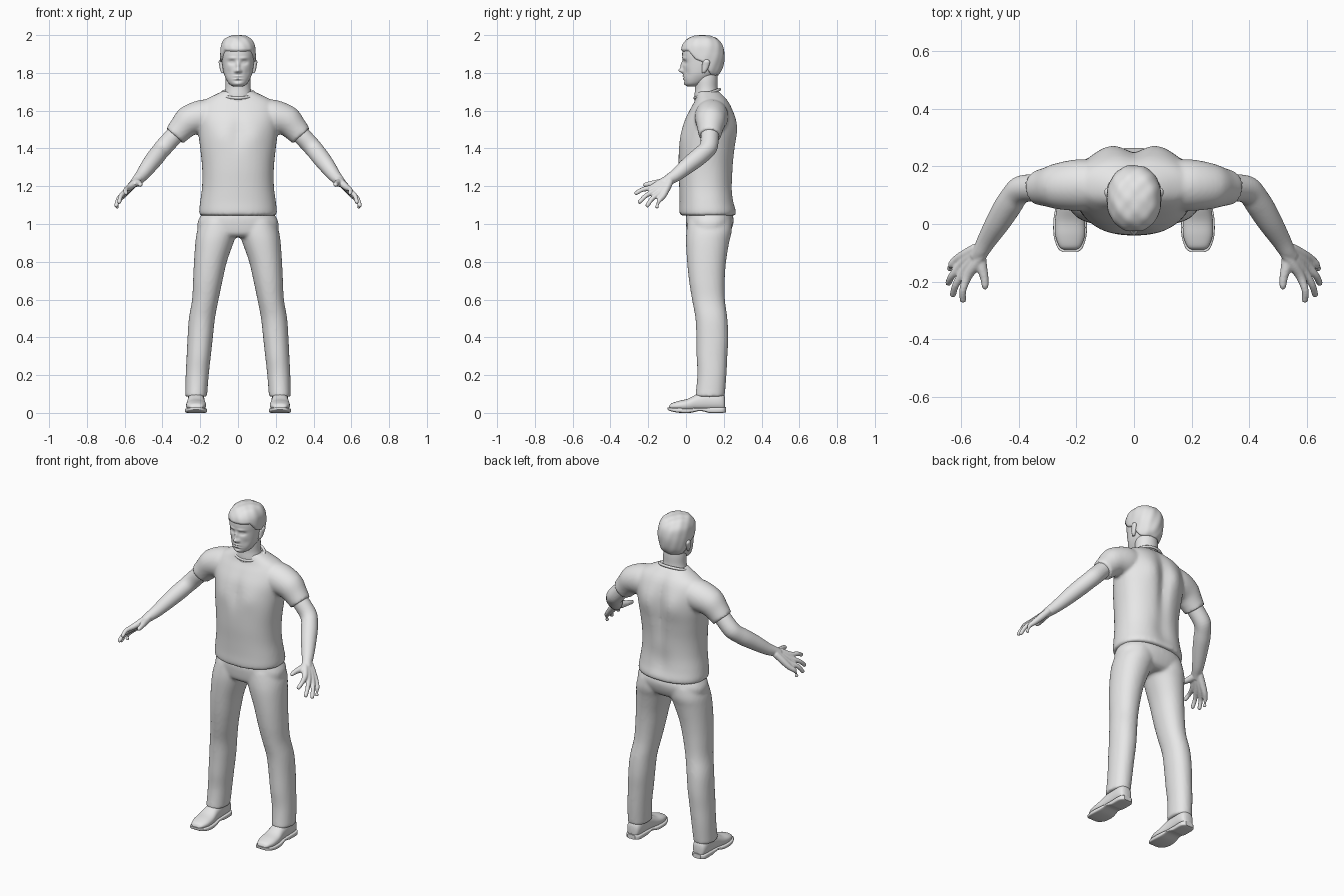
import bpy, bmesh, math
from mathutils import Vector

if "Cube" in bpy.data.objects:
    bpy.data.objects.remove(bpy.data.objects["Cube"])

grey = bpy.data.materials.new("plain_grey")
grey.diffuse_color = (0.8, 0.8, 0.8, 1)
grey.use_nodes = True
grey.node_tree.nodes["Principled BSDF"].inputs["Base Color"].default_value = grey.diffuse_color


def loft(bm, rings, seg=32, k=5, power=2.0):
    """Smooth closed skin through rings of (centre, half axis a, half axis b)."""
    keys = [[c for v in r for c in v] for r in rings]
    rows = []
    for i in range(len(keys) - 1):
        p0, p1, p2 = keys[max(i - 1, 0)], keys[i], keys[i + 1]
        p3 = keys[min(i + 2, len(keys) - 1)]
        for s in range(k):
            t = s / k
            rows.append([0.5 * (2 * b + (c - a) * t + (2 * a - 5 * b + 4 * c - d) * t * t
                                + (3 * b - a - 3 * c + d) * t ** 3)
                         for a, b, c, d in zip(p0, p1, p2, p3)])
    rows.append(keys[-1])
    loops = []
    for r in rows:
        c, a, b = Vector(r[:3]), Vector(r[3:6]), Vector(r[6:])
        loop = []
        for j in range(seg):
            u, w = math.cos(math.tau * j / seg), math.sin(math.tau * j / seg)
            u = math.copysign(abs(u) ** (2 / power), u)
            w = math.copysign(abs(w) ** (2 / power), w)
            loop.append(bm.verts.new(c + a * u + b * w))
        loops.append(loop)
    for p, q in zip(loops, loops[1:]):
        for j in range(seg):
            bm.faces.new((p[j], p[(j + 1) % seg], q[(j + 1) % seg], q[j]))
    for loop, row in ((loops[0], rows[0]), (loops[-1], rows[-1])):
        pole = bm.verts.new(row[:3])
        for j in range(seg):
            bm.faces.new((loop[j], loop[(j + 1) % seg], pole))


def flat(levels, cx=0):
    """Horizontal rings from (z, x centre offset, half width, y front, y back)."""
    return [((cx + x, (f + b) / 2, z), (w, 0, 0), (0, (b - f) / 2, 0))
            for z, x, w, f, b in levels]


def tube(bm, pts, seg=16, k=5):
    """Round limb through (x, y, z, radius) points."""
    rings = []
    for i, p in enumerate(pts):
        d = Vector(pts[min(i + 1, len(pts) - 1)][:3]) - Vector(pts[max(i - 1, 0)][:3])
        a = d.cross(Vector((0.1, 0.3, 1)) if abs(d.normalized().z) < 0.9 else Vector((0, 1, 0))).normalized()
        b = d.cross(a).normalized()
        rings.append((p[:3], a * p[3], b * p[3]))
    loft(bm, rings, seg, k)


def side(pts, s):
    return [(p[0] * s, *p[1:]) for p in pts]


def bump(bm, bumps, mask):
    """Soft pushes in y: (x, z, x spread, z spread, amount), mirrored in x."""
    for v in bm.verts:
        if mask(v.co):
            x, z = abs(v.co.x), v.co.z
            v.co.y += sum(d * math.exp(-((x - bx) / sx) ** 2 - ((z - bz) / sz) ** 2)
                          for bx, bz, sx, sz, d in bumps)


def finish(name, bm, voxel=None, smooth=5):
    bmesh.ops.recalc_face_normals(bm, faces=bm.faces[:])
    me = bpy.data.meshes.new(name)
    bm.to_mesh(me)
    bm.free()
    me.materials.append(grey)
    for p in me.polygons:
        p.use_smooth = True
    ob = bpy.data.objects.new(name, me)
    bpy.context.collection.objects.link(ob)
    if voxel:
        m = ob.modifiers.new("merge", 'REMESH')
        m.mode, m.voxel_size, m.use_smooth_shade = 'VOXEL', voxel, True
        m = ob.modifiers.new("soften", 'SMOOTH')
        m.factor, m.iterations = 0.5, smooth
    return ob


# Shirt: torso and both sleeves merged
bm = bmesh.new()
loft(bm, flat([(1.045, 0, .203, -.032, .265), (1.07, 0, .206, -.035, .268), (1.12, 0, .2, -.034, .258),
               (1.2, 0, .19, -.036, .25), (1.3, 0, .19, -.04, .252), (1.4, 0, .2, -.038, .262),
               (1.48, 0, .21, -.025, .268), (1.55, 0, .215, -.008, .262), (1.61, 0, .21, .022, .245),
               (1.65, 0, .185, .045, .225), (1.68, 0, .13, .055, .2), (1.702, 0, .085, .06, .178)]),
     seg=64, power=2.25)
bump(bm, [(0, 1.45, .035, .2, -.022), (.09, 1.52, .05, .08, .012), (0, 1.15, .06, .08, -.012)],
     lambda c: c.y > .13)
bump(bm, [(.09, 1.47, .06, .06, -.008), (0, 1.5, .03, .1, .008)], lambda c: c.y < .1)
for s in (-1, 1):
    tube(bm, side([(.1, .135, 1.575, .085), (.19, .135, 1.567, .09), (.265, .131, 1.543, .08),
                   (.305, .128, 1.5, .067), (.335, .126, 1.466, .06)], s), seg=32)
finish("shirt", bm, .009)

# Collar band
bpy.ops.mesh.primitive_torus_add(major_radius=.08, minor_radius=.008, major_segments=48, minor_segments=10,
                                 location=(0, .113, 1.69), rotation=(math.radians(19), 0, 0))
collar = bpy.context.object
collar.name = "collar"
collar.scale = (1.08, .88, 1)
collar.data.materials.append(grey)
bpy.ops.object.shade_smooth()

# Trousers: hips and both legs merged
bm = bmesh.new()
loft(bm, flat([(.93, 0, .12, .03, .2), (.95, 0, .2, .008, .23), (1.0, 0, .215, 0, .25),
               (1.04, 0, .2, 0, .25), (1.08, 0, .17, .01, .23)]), seg=48, power=2.3)
for s in (-1, 1):
    legs = [(.085, .222, .049, .205), (.2, .216, .06, .214), (.3, .208, .056, .219), (.4, .2, .055, .224),
            (.5, .191, .05, .219), (.6, .173, .032, .206), (.7, .16, .016, .205), (.8, .146, .006, .212),
            (.9, .125, 0, .228), (.96, .11, .002, .242), (1.02, .1, .01, .24)]
    half = [.058, .061, .064, .067, .069, .07, .078, .087, .101, .107, .095]
    loft(bm, flat([(z, s * x, w, f, b) for (z, x, f, b), w in zip(legs, half)]), seg=40, power=2.15)
finish("trousers", bm, .009)

# Arms with hands
wrist = (.533, -.095, 1.232)
tips = [(.595, -.272, 1.16), (.632, -.252, 1.112), (.648, -.21, 1.092), (.642, -.157, 1.084)]
for s, label in ((1, "left"), (-1, "right")):
    bm = bmesh.new()
    tube(bm, side([(.27, .13, 1.54, .044), (.34, .126, 1.465, .048), (.395, .118, 1.405, .048),
                   (.43, .075, 1.362, .047), (.47, .01, 1.31, .043), (.51, -.055, 1.257, .034),
                   (*wrist, .028), (.55, -.115, 1.215, .024)], s), seg=24)
    for i, tip in enumerate(tips):
        t = i / 3
        knuckle = Vector((.578, -.182, 1.192)).lerp(Vector((.612, -.122, 1.148)), t)
        root = Vector((.525, -.1, 1.237)).lerp(Vector((.545, -.085, 1.225)), t)
        mid = knuckle.lerp(Vector(tip), .5) + Vector((.008, -.004, .006))
        tube(bm, side([(*root, .02), (*root.lerp(knuckle, .5), .02), (*knuckle, .0165),
                       (*mid, .0125), (*knuckle.lerp(Vector(tip), .93), .011), (*tip, .005)], s), 12, 4)
    # Thumb
    tube(bm, side([(.535, -.095, 1.225, .02), (.53, -.145, 1.217, .02), (.52, -.185, 1.213, .015),
                   (.517, -.215, 1.208, .012), (.517, -.228, 1.205, .005)], s), 12, 4)
    finish(label + "_arm", bm, .0045, 4)

# Shoes: upper and sole, lofted from heel to toe
upper = [(-.09, .02, .022, .035), (-.078, .037, .018, .05), (-.04, .051, .012, .063), (.01, .052, .01, .075),
         (.06, .046, .01, .1), (.11, .044, .01, .115), (.17, .044, .01, .115), (.198, .036, .01, .1),
         (.207, .02, .015, .08)]
sole = [(-.098, .022, .018, .03), (-.085, .042, .01, .028), (-.04, .057, .001, .026), (.02, .057, 0, .025),
        (.07, .048, .01, .026), (.1, .046, .006, .027), (.125, .046, 0, .028), (.19, .045, 0, .03),
        (.212, .026, .003, .03)]
for s, label in ((1, "left"), (-1, "right")):
    for part, rows, power in (("shoe", upper, 2.3), ("sole", sole, 5)):
        bm = bmesh.new()
        loft(bm, [((s * .222, y, (lo + hi) / 2), (w, 0, 0), (0, 0, (hi - lo) / 2))
                  for y, w, lo, hi in rows], seg=32, power=power)
        ob = finish(label + "_" + part, bm)
        if part == "sole":
            bpy.context.view_layer.objects.active = ob
            bpy.ops.object.select_all(action='DESELECT')
            ob.select_set(True)
            bpy.ops.object.shade_smooth_by_angle(angle=math.radians(35))

# Neck
bm = bmesh.new()
loft(bm, flat([(1.62, 0, .085, .045, .185), (1.68, 0, .074, .045, .175), (1.72, 0, .067, .048, .168),
               (1.77, 0, .066, .045, .168), (1.82, 0, .06, .04, .165)]), seg=40)
finish("neck", bm)

# Head with sculpted face
skull = flat([(1.727, 0, .022, .01, .055), (1.74, 0, .044, -.004, .085), (1.76, 0, .059, -.011, .12),
              (1.79, 0, .073, -.014, .16), (1.82, 0, .08, -.015, .182), (1.86, 0, .085, -.016, .193),
              (1.9, 0, .087, -.02, .196), (1.94, 0, .084, -.014, .188), (1.97, 0, .069, .008, .166),
              (1.985, 0, .046, .035, .135), (1.992, 0, .012, .075, .095)])
bm = bmesh.new()
loft(bm, skull, seg=96, k=8, power=2.2)
bump(bm, [(0, 1.812, .013, .012, -.022), (0, 1.838, .009, .022, -.014), (.014, 1.808, .007, .008, -.006),
          (.034, 1.856, .017, .011, .011), (.034, 1.856, .009, .005, -.005), (.03, 1.878, .022, .007, -.005),
          (0, 1.782, .02, .004, -.006), (0, 1.775, .022, .002, .004), (0, 1.768, .017, .004, -.006),
          (0, 1.757, .02, .005, .004), (0, 1.74, .02, .01, -.006), (.05, 1.8, .015, .02, .004)],
     lambda c: c.y < .05)
finish("head", bm)


# Hair: enlarged skull that sinks under the skin below the hairline
def hairline(y):
    stops = [(-.1, 1.905), (.015, 1.908), (.05, 1.865), (.09, 1.85), (.13, 1.785), (.3, 1.77)]
    for (y0, z0), (y1, z1) in zip(stops, stops[1:]):
        if y <= y1:
            return z0 + (z1 - z0) * (y - y0) / (y1 - y0)
    return 1.77


bm = bmesh.new()
loft(bm, skull, seg=96, k=8, power=2.2)
mid = Vector((0, .09, 1.86))
for v in bm.verts:
    t = min(max((v.co.z - hairline(v.co.y)) / .01, 0), 1)
    wave = .0015 * math.sin(v.co.x * 110 + v.co.z * 40) * math.sin(v.co.y * 90)
    v.co += (v.co - mid).normalized() * (-.02 + t * (.0285 + wave))
finish("hair", bm)

# Ears
for s, label in ((1, "left"), (-1, "right")):
    bm = bmesh.new()
    loft(bm, [((s * x, y, z), (s * w, -.006, 0), (s * .006, d, 0)) for x, y, z, w, d in
              [(.08, .092, 1.8, .004, .005), (.083, .097, 1.812, .009, .012), (.087, .104, 1.84, .011, .018),
               (.09, .108, 1.86, .011, .017), (.087, .106, 1.872, .004, .007)]], seg=20)
    finish(label + "_ear", bm)
